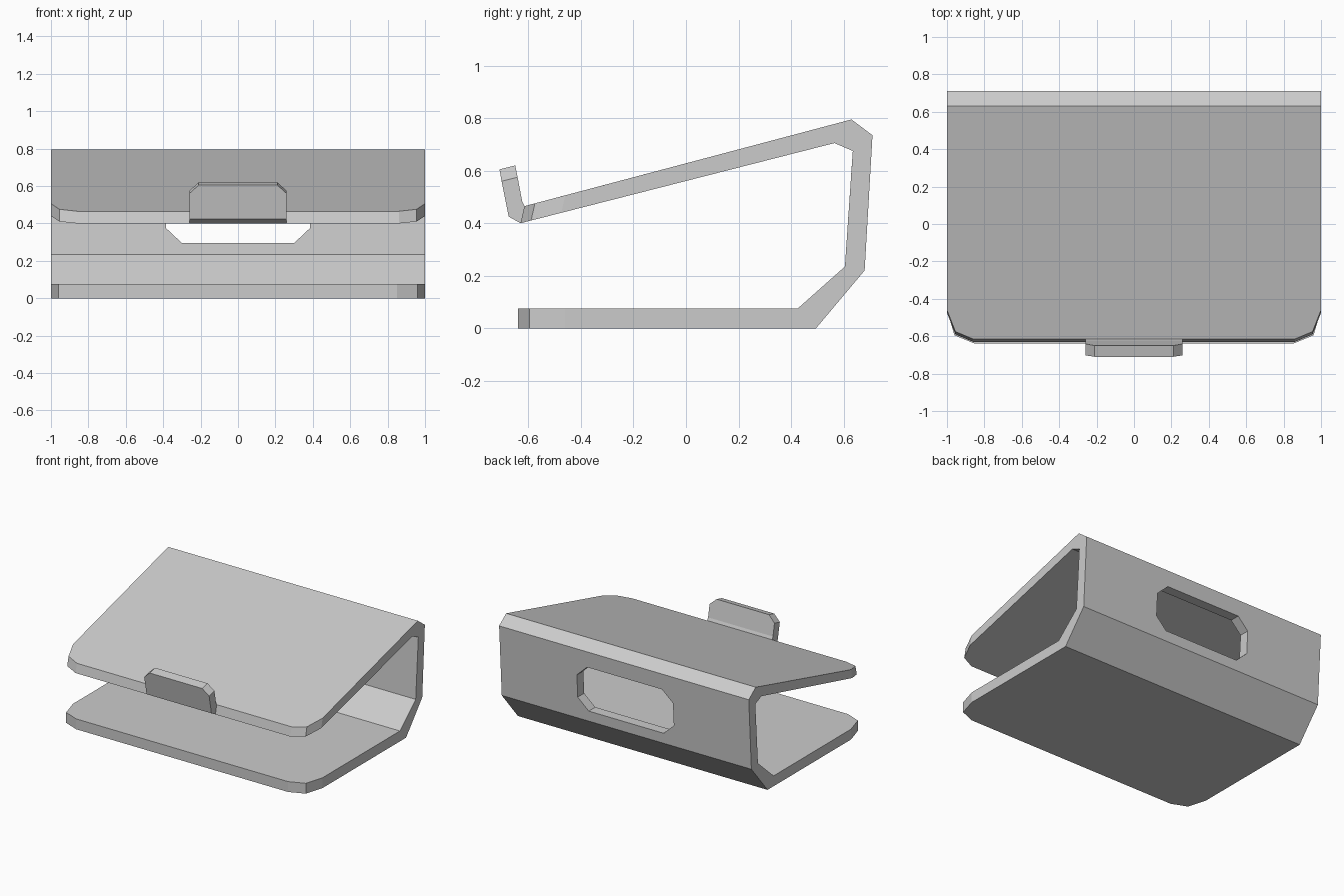
import bpy
import bmesh

cube = bpy.data.objects.get("Cube")
if cube:
    bpy.data.objects.remove(cube, do_unlink=True)

grey = bpy.data.materials.new("light_grey")
grey.use_nodes = True
color = (0.6, 0.6, 0.6, 1)
grey.diffuse_color = color
grey.node_tree.nodes["Principled BSDF"].inputs["Base Color"].default_value = color


# Each sheet point is (x, outer (y, z), inner (y, z)) on the left half
def base(x, y):
    return x, (y, 0), (y, 0.075)


def lid(x, y):
    yi = y - 0.015
    return x, (y, 0.465 + 0.265 * (y + 0.615)), (yi, 0.4 + 0.255 * (yi + 0.63))


def back(x, z):
    return x, (0.68 + 0.058 * (z - 0.22), z), (0.605 + 0.068 * (z - 0.235), z)


def row(outer, inner, x=1):
    return [(0, outer, inner), (x, outer, inner)]


# Bends running across the full width
base_end = row((0.495, 0), (0.425, 0.075))
back_low = row((0.68, 0.22), (0.605, 0.235))
back_high = row((0.71, 0.735), (0.635, 0.675))
lid_end = row((0.63, 0.795), (0.565, 0.705))
tab_root = [lid(0, -0.615), lid(0.26, -0.615)]
tab_bend = row((-0.624, 0.485), (-0.675, 0.425), 0.26)
tab_side = (0.26, (-0.641, 0.575), (-0.702, 0.56))
tab_top = row((-0.65, 0.62), (-0.71, 0.605), 0.21)

base_front = [base(0, -0.64), base(0.85, -0.64), base(0.96, -0.595), base(1, -0.46)]
lid_front = [lid(1, -0.46), lid(0.955, -0.575), lid(0.86, -0.615)]
slot = [back(0, 0.62), back(0.3, 0.62), back(0.385, 0.54),
        back(0.385, 0.375), back(0.3, 0.295), back(0, 0.295)]

panels = [
    base_front + base_end[::-1],
    base_end + back_low[::-1],
    back_low + back_high[::-1] + slot,
    back_high + lid_end[::-1],
    lid_end + lid_front + tab_root[::-1],
    tab_root + tab_bend[::-1],
    tab_bend + [tab_side] + tab_top[::-1],
]

# Thicken the half sheet: outer skin, inner skin and rim walls
bm = bmesh.new()
pairs = {}


def pair(p):
    if p not in pairs:
        x, outer, inner = p
        pairs[p] = (bm.verts.new((x, *outer)), bm.verts.new((x, *inner)))
    return pairs[p]


edge_count = {}
for panel in panels:
    for side in (0, 1):
        bm.faces.new([pair(p)[side] for p in panel])
    for a, b in zip(panel, panel[1:] + panel[:1]):
        key = frozenset((a, b))
        edge_count.setdefault(key, []).append((a, b))
for uses in edge_count.values():
    a, b = uses[0]
    if len(uses) == 1 and (a[0] or b[0]):
        bm.faces.new([pair(a)[0], pair(b)[0], pair(b)[1], pair(a)[1]])

# Mirror to the right half and close the centre seam
half = bm.verts[:] + bm.edges[:] + bm.faces[:]
bmesh.ops.mirror(bm, geom=half, axis='X', merge_dist=0.0001)
bmesh.ops.remove_doubles(bm, verts=bm.verts[:], dist=0.0001)
bmesh.ops.recalc_face_normals(bm, faces=bm.faces[:])

mesh = bpy.data.meshes.new("bent_sheet_clip")
bm.to_mesh(mesh)
bm.free()
mesh.materials.append(grey)
clip = bpy.data.objects.new("bent_sheet_clip", mesh)
bpy.context.collection.objects.link(clip)
